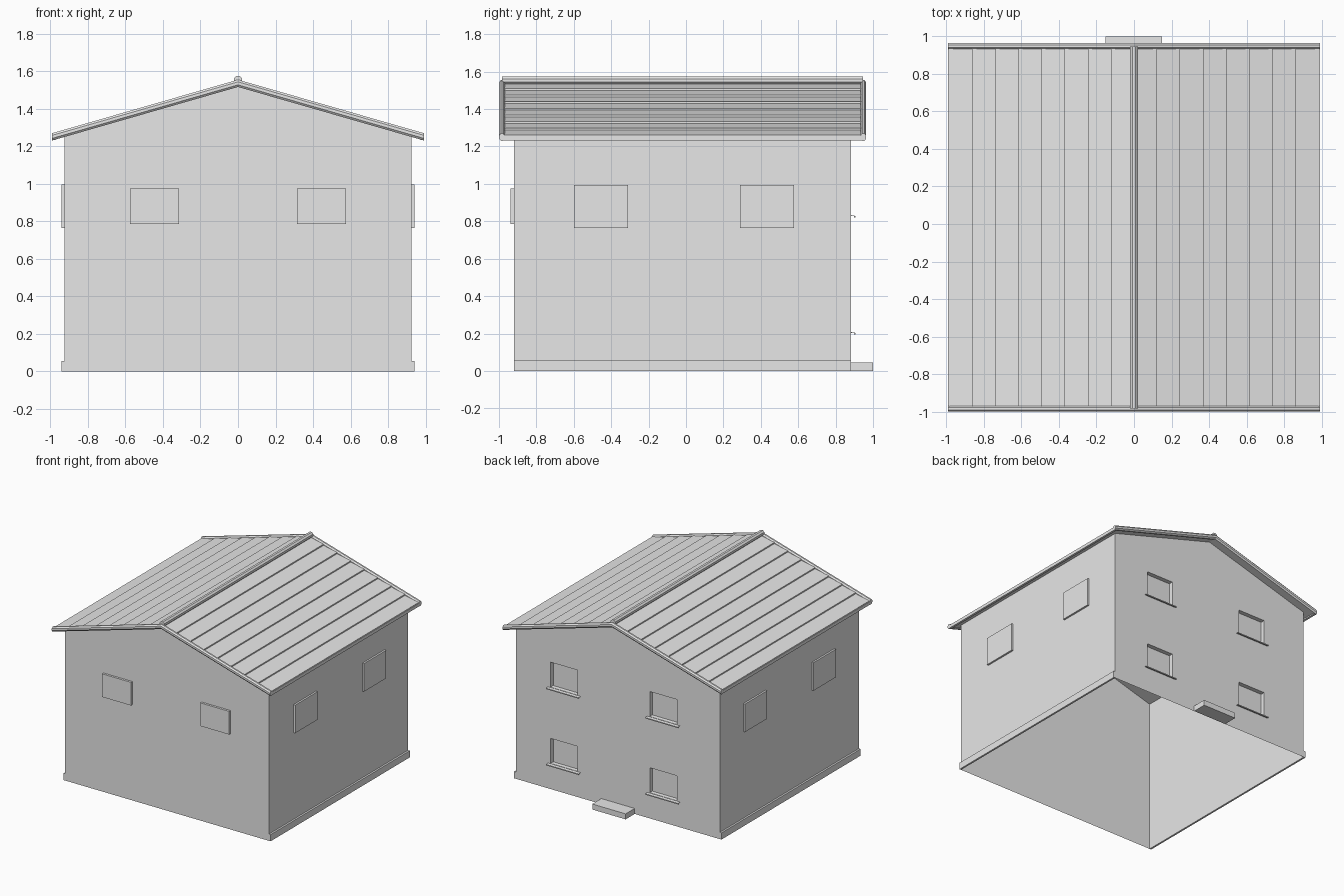
import bpy
import bmesh
from math import cos, sin, pi

old = bpy.data.objects.get("Cube")
if old:
    bpy.data.objects.remove(old, do_unlink=True)

plaster = bpy.data.materials.new("plain_grey")
plaster.use_nodes = True
grey = (0.8, 0.8, 0.8, 1)
plaster.diffuse_color = grey
plaster.node_tree.nodes["Principled BSDF"].inputs["Base Color"].default_value = grey

# Main dimensions
WALL_X, FRONT, BACK, WALL_TOP = 0.925, -0.92, 0.883, 1.255
ROOF_X, ROOF_FRONT, ROOF_BACK = 0.985, -0.98, 0.945
SLOPE, APEX, COURSES = 0.288, 1.522, 8


def finish(name, bm, recalc=True):
    if recalc:
        bmesh.ops.recalc_face_normals(bm, faces=bm.faces)
    mesh = bpy.data.meshes.new(name)
    bm.to_mesh(mesh)
    bm.free()
    mesh.materials.append(plaster)
    obj = bpy.data.objects.new(name, mesh)
    bpy.context.collection.objects.link(obj)
    return obj


def loft(name, start, end):
    """Solid between two matching rings of points."""
    bm = bmesh.new()
    a = [bm.verts.new(p) for p in start]
    b = [bm.verts.new(p) for p in end]
    bm.faces.new(a)
    bm.faces.new(b[::-1])
    n = len(a)
    for i in range(n):
        j = (i + 1) % n
        bm.faces.new((a[i], b[i], b[j], a[j]))
    return finish(name, bm)


def box(name, x, y, z):
    corners = [(x[0], z[0]), (x[1], z[0]), (x[1], z[1]), (x[0], z[1])]
    return along_y(name, corners, y)


def along_y(name, profile, y):
    return loft(name, [(px, y[0], pz) for px, pz in profile],
                [(px, y[1], pz) for px, pz in profile])


def sheet(name, points):
    bm = bmesh.new()
    bm.faces.new([bm.verts.new(p) for p in points])
    return finish(name, bm, False)


def under(x):
    return APEX - SLOPE * abs(x)


# Thin outer walls, open underneath
sheet("front_wall", [(-WALL_X, FRONT, 0), (WALL_X, FRONT, 0),
                     (WALL_X, FRONT, WALL_TOP), (-WALL_X, FRONT, WALL_TOP)])
for side, s in (("left", 1), ("right", -1)):
    x = s * WALL_X
    ya, yb = (FRONT, BACK) if s > 0 else (BACK, FRONT)
    sheet(side + "_wall", [(x, ya, 0), (x, yb, 0), (x, yb, WALL_TOP), (x, ya, WALL_TOP)])

# Gables
for name, y, s in (("front_gable", FRONT, 1), ("back_gable", BACK, -1)):
    sheet(name, [(-s * WALL_X, y, WALL_TOP), (s * WALL_X, y, WALL_TOP), (0, y, APEX)])

# Back wall with four recessed windows
xs = [-WALL_X, -0.537, -0.29, 0.365, 0.61, WALL_X]
zs = [0, 0.21, 0.415, 0.835, 1.04, WALL_TOP]
bm = bmesh.new()
grid = [[bm.verts.new((x, BACK, z)) for z in zs] for x in xs]
panes = []
for i in range(5):
    for j in range(5):
        face = bm.faces.new((grid[i][j], grid[i][j + 1], grid[i + 1][j + 1], grid[i + 1][j]))
        if i % 2 and j % 2:
            panes.append(face)
for face in bmesh.ops.extrude_discrete_faces(bm, faces=panes)["faces"]:
    bmesh.ops.translate(bm, verts=face.verts, vec=(0, -0.035, 0))
finish("back_wall", bm, False)

# Window sills with a small drip edge
for i in (1, 3):
    for j in (1, 3):
        a, b, z = xs[i] - 0.025, xs[i + 1] + 0.025, zs[j]
        ends = [[(x, BACK - 0.03, z + 0.002), (x, BACK + 0.022, z - 0.006),
                 (x, BACK + 0.022, z - 0.014), (x, BACK + 0.016, z - 0.014),
                 (x, BACK + 0.016, z - 0.008), (x, BACK - 0.03, z - 0.002)] for x in (a, b)]
        loft("back_window_sill", *ends)

# Raised window panels and plinths, mirrored left and right
for side, s in (("left", 1), ("right", -1)):
    box(side + "_front_window", sorted((s * 0.315, s * 0.575)), (FRONT - 0.018, FRONT), (0.785, 0.975))
    out = sorted((s * WALL_X, s * 0.94))
    for y in ((-0.6, -0.31), (0.29, 0.578)):
        box(side + "_side_window", out, y, (0.765, 0.995))
    box(side + "_plinth", out, (FRONT, BACK), (0, 0.055))

# Doorstep
box("doorstep", (-0.153, 0.15), (BACK, 1.0), (0, 0.045))

# Roof slopes with lapped courses, verge tubes and eaves boards
for side, s in (("left", 1), ("right", -1)):
    profile = [(0, under(0))]
    for k in range(COURSES):
        a, b = ROOF_X * k / COURSES, ROOF_X * (k + 1) / COURSES
        profile += [(s * a, under(a) + 0.014), (s * b, under(b) + 0.024)]
    profile.append((s * ROOF_X, under(ROOF_X)))
    along_y(side + "_roof_slope", profile, (ROOF_FRONT, ROOF_BACK))
    box(side + "_eaves_board", sorted((s * 0.972, s * 0.99)), (ROOF_FRONT, ROOF_BACK), (1.232, 1.258))
    for end, y in (("front", -0.984), ("back", 0.948)):
        rings = [[(x, y + 0.0165 * cos(pi * (k + 0.5) / 4),
                   under(x) + 0.013 + 0.021 * sin(pi * (k + 0.5) / 4)) for k in range(8)]
                 for x in (0, s * 0.99)]
        loft(f"{side}_{end}_verge", *rings)

# Ridge cap
ridge = [(0.023 * cos(pi * (k + 0.5) / 4), 1.553 + 0.023 * sin(pi * (k + 0.5) / 4)) for k in range(8)]
along_y("ridge_cap", ridge, (ROOF_FRONT - 0.004, ROOF_BACK))
